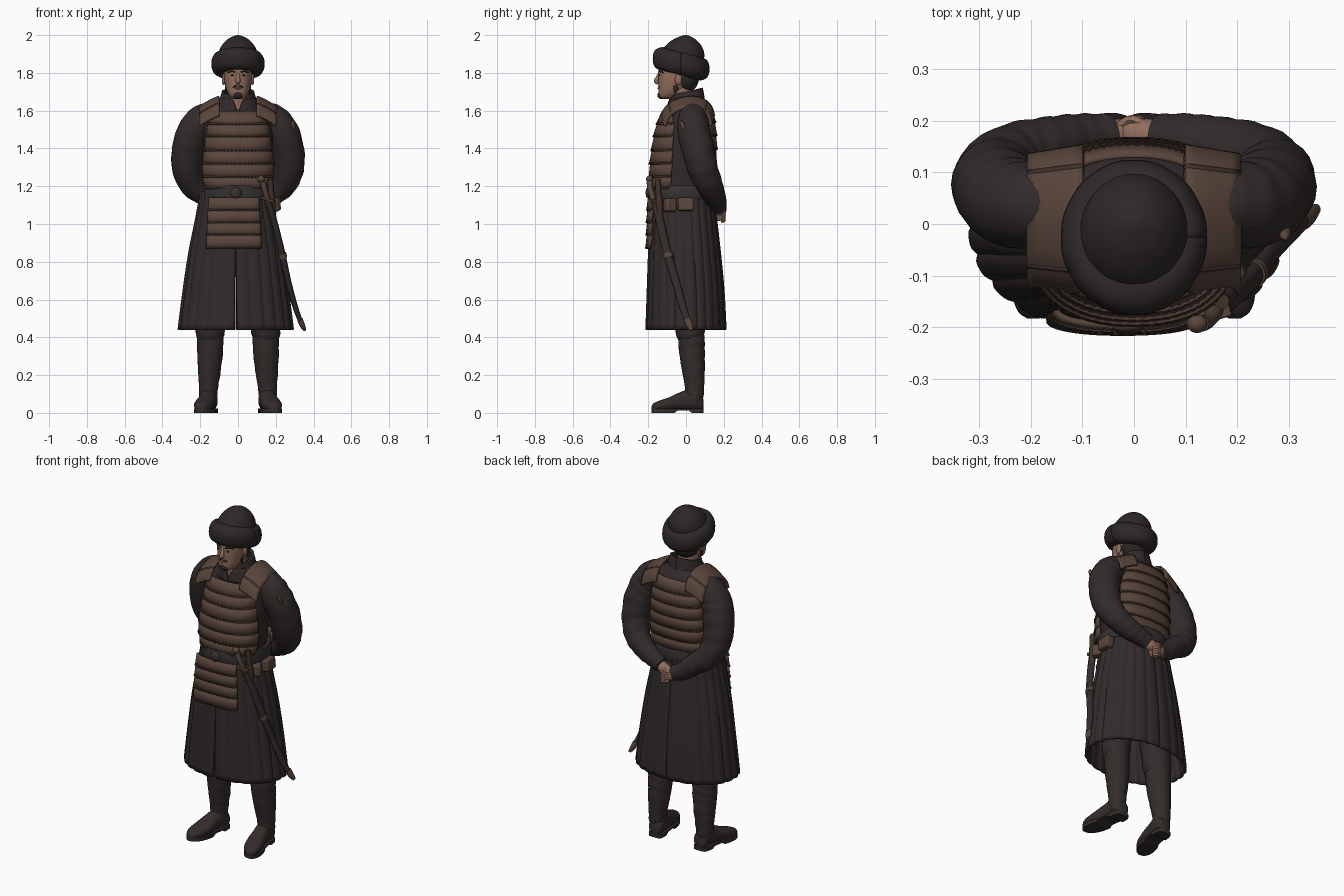
import bpy, bmesh, math
from mathutils import Vector, Matrix
from math import sin, cos, pi, radians

if "Cube" in bpy.data.objects:
    bpy.data.objects.remove(bpy.data.objects["Cube"])


def material(name, rgb):
    m = bpy.data.materials.new(name)
    m.diffuse_color = (*rgb, 1)
    m.use_nodes = True
    m.node_tree.nodes["Principled BSDF"].inputs["Base Color"].default_value = m.diffuse_color
    return m


COAT = material("dark_cloth", (0.032, 0.0235, 0.0235))
FUR = material("black_fur", (0.027, 0.021, 0.0205))
BOOT = material("boot_leather", (0.034, 0.025, 0.024))
ARMOR = material("brown_leather", (0.100, 0.060, 0.044))
LACE = material("dark_lacing", (0.052, 0.031, 0.024))
BELT = material("belt_grey", (0.036, 0.031, 0.032))
SKIN = material("skin", (0.29, 0.155, 0.11))
HAIR = material("hair", (0.024, 0.019, 0.019))


def make(name, verts, faces, mat, thick=0):
    me = bpy.data.meshes.new(name)
    me.from_pydata([tuple(v) for v in verts], [], faces)
    bm = bmesh.new()
    bm.from_mesh(me)
    bmesh.ops.recalc_face_normals(bm, faces=bm.faces)
    bm.to_mesh(me)
    bm.free()
    me.materials.append(mat)
    ob = bpy.data.objects.new(name, me)
    bpy.context.collection.objects.link(ob)
    if thick:
        s = ob.modifiers.new("thickness", 'SOLIDIFY')
        s.thickness, s.offset = thick, 0
    return ob


def loft(name, rings, mat, closed=True, thick=0):
    n = len(rings[0])
    verts = [v for r in rings for v in r]
    faces = []
    for i in range(len(rings) - 1):
        for j in range(n if closed else n - 1):
            k = (j + 1) % n
            faces.append((i * n + j, i * n + k, (i + 1) * n + k, (i + 1) * n + j))
    if closed and not thick:
        faces += [tuple(range(n)), tuple(range(len(verts) - n, len(verts)))]
    return make(name, verts, faces, mat, thick)


def smooth(keys, sub=6):
    """Catmull-Rom through tuples of any length."""
    k = [keys[0]] + list(keys) + [keys[-1]]
    out = []
    for i in range(1, len(k) - 2):
        for s in range(sub):
            t = s / sub
            out.append(tuple(0.5 * (2 * b + (c - a) * t + (2 * a - 5 * b + 4 * c - d) * t * t
                                    + (3 * b - a - 3 * c + d) * t ** 3)
                             for a, b, c, d in zip(k[i - 1], k[i], k[i + 1], k[i + 2])))
    return out + [keys[-1]]


def power(v, p):
    return math.copysign(abs(v) ** (2 / p), v)


def stack(name, keys, mat, p=2.0, n=40, sub=6):
    """Horizontal ellipse sections: (cx, cy, z, rx, ry)."""
    rings = [[(cx + rx * power(cos(2 * pi * j / n), p), cy + ry * power(sin(2 * pi * j / n), p), z)
              for j in range(n)] for cx, cy, z, rx, ry in smooth(keys, sub)]
    return loft(name, rings, mat)


def tube(name, keys, mat, n=24, sub=8, fold=0.0, flat=1.0):
    """Round sections along a path: (x, y, z, r); fold adds cloth wrinkles."""
    pts = smooth(keys, sub)
    rings = []
    for i, q in enumerate(pts):
        a, b = pts[max(i - 1, 0)], pts[min(i + 1, len(pts) - 1)]
        d = (Vector(b[:3]) - Vector(a[:3])).normalized()
        u = d.cross(Vector((0, 1, 0.1))).normalized()
        w = d.cross(u)
        ring = []
        for j in range(n):
            t = 2 * pi * j / n
            r = q[3] * (1 + fold * sin(i * 1.1 + 2.5 * sin(t + i * .15)) * (.6 + .4 * cos(t + 1)))
            ring.append(Vector(q[:3]) + u * (r * flat * cos(t)) + w * (r * sin(t)))
        rings.append(ring)
    return loft(name, rings, mat)


def ball(name, c, s, mat, rot=0, n=20):
    bm = bmesh.new()
    bmesh.ops.create_uvsphere(bm, u_segments=n, v_segments=n // 2 + 2, radius=1,
                              matrix=Matrix.Translation(c) @ Matrix.Rotation(rot, 4, 'X') @ Matrix.Diagonal((*s, 1)))
    me = bpy.data.meshes.new(name)
    bm.to_mesh(me)
    bm.free()
    me.materials.append(mat)
    ob = bpy.data.objects.new(name, me)
    bpy.context.collection.objects.link(ob)
    return ob


def box(name, c, s, mat, rot=(0, 0, 0)):
    ob = make(name, [(x * s[0] / 2, y * s[1] / 2, z * s[2] / 2) for x in (-1, 1) for y in (-1, 1) for z in (-1, 1)],
              [(0, 1, 3, 2), (4, 6, 7, 5), (0, 4, 5, 1), (2, 3, 7, 6), (0, 2, 6, 4), (1, 5, 7, 3)], mat)
    ob.location, ob.rotation_euler = c, rot
    b = ob.modifiers.new("bevel", 'BEVEL')
    b.width, b.segments = min(s) * 0.2, 2
    return ob


def plate(name, top, bot, mat, cx=0, lift=0.0, teeth=0.004, thick=0.012, n=56):
    """Curved band between two edges, each (z, half width, y middle, y side)."""
    rings = []
    for r in range(3):
        z, w, ym, ys = (a + (b - a) * r / 2 for a, b in zip(top, bot))
        out = (lift + 0.006 * r / 2) * (1 if ym > 0 else -1)
        row = []
        for j in range(n + 1):
            u = radians(-88 + 176 * j / n)
            row.append((cx + (w + lift) * power(sin(u), 2.2), ys + (ym - ys) * power(cos(u), 2.2) + out,
                        z - (teeth * (j % 2) if r == 2 else 0)))
        rings.append(row)
    return loft(name, rings, mat, closed=False, thick=thick)


def banded(name, edges, cx=0):
    for i, (a, b) in enumerate(zip(edges, edges[1:])):
        plate(f"{name}_band_{i}", a, b, ARMOR, cx)
        lo = [x + (y - x) * 0.92 for x, y in zip(a, b)]
        plate(f"{name}_lacing_{i}", lo, b, LACE, cx, lift=0.004, teeth=0.006, thick=0.008)


# coat body
stack("coat_body", [(0, -.01, 1.08, .17, .15), (0, -.02, 1.2, .17, .155), (0, -.01, 1.35, .18, .16),
                    (0, .01, 1.5, .185, .14), (0, .025, 1.58, .175, .115), (0, .025, 1.635, .12, .09),
                    (0, .015, 1.67, .07, .07)], COAT, 2.2)

# quilted skirt in two halves, open at the front and back
for sx, side in ((1, "left"), (-1, "right")):
    rings = []
    for z, rx, ry, cy, gap in smooth([(1.17, .18, .155, -.015, 0), (1.0, .213, .172, -.012, 0), (.85, .243, .185, -.008, .002),
                                      (.65, .273, .198, -.002, .008), (.44, .300, .207, .0, .015)], 5):
        row = []
        for j in range(97):
            t = -pi / 2 + pi * j / 96
            rib = 1.01 - 0.03 * abs(cos(j * pi / 8)) ** 6
            x = max(rx * power(cos(t), 2.12) * rib, gap if j < 48 else gap * .3)
            row.append((sx * x - 0.012, cy + ry * power(sin(t), 2.12) * rib, z))
        rings.append(row)
    loft(f"skirt_{side}", rings, COAT, closed=False, thick=0.014)

# sleeves, hands, legs, boots
for sx, side in ((1, "left"), (-1, "right")):
    dz = 0.012 * sx
    tube(f"sleeve_{side}", [(sx * .12, .03, 1.60, .05), (sx * .185, .035, 1.56, .077), (sx * .235, .04, 1.49, .086),
                            (sx * .264, .065, 1.39, .086), (sx * .268, .09, 1.29, .080), (sx * .235, .125, 1.205, .070),
                            (sx * .165, .148, 1.15, .060), (sx * .10, .162, 1.11 + dz, .052),
                            (sx * .045, .168, 1.085 + dz, .045)], COAT, fold=.025)
    tube(f"hand_{side}", [(sx * .06, .168, 1.09 + dz, .026), (sx * .028, .172, 1.072 + dz, .032),
                          (sx * -.005, .174, 1.055 + dz, .030), (sx * -.026, .174, 1.045 + dz, .018)], SKIN, n=14)
    for i in range(4):
        tube(f"finger_{side}_{i}", [(sx * .022, .190, 1.082 - .014 * i + dz, .008), (sx * -.005, .202, 1.074 - .014 * i + dz, .009),
                                    (sx * -.03, .190, 1.066 - .014 * i + dz, .007)], SKIN, n=8, sub=4)
    tube(f"trouser_{side}", [(sx * .10, .01, .95, .09), (sx * .125, .02, .65, .085), (sx * .14, .02, .5, .08),
                             (sx * .148, .022, .42, .076), (sx * .148, .022, .38, .06)], COAT, fold=.02)
    tube(f"boot_shaft_{side}", [(sx * .147, .025, .43, .066), (sx * .147, .028, .40, .070), (sx * .148, .032, .32, .068),
                                (sx * .152, .04, .22, .060), (sx * .156, .045, .14, .051), (sx * .158, .044, .08, .047),
                                (sx * .158, .04, .04, .04)], BOOT, fold=.022)
    rings, soles = [], []
    for x, y, w, h in smooth([(.150, .092, .022, .07), (.150, .08, .04, .10), (.154, .03, .046, .125),
                              (.163, -.03, .046, .11), (.175, -.09, .053, .082), (.186, -.14, .047, .065),
                              (.193, -.17, .030, .052), (.195, -.183, .010, .035)], 4):
        rings.append([(sx * (x + w * power(cos(t * pi / 12), 2.3)), y,
                       .012 + (h - .012) * (.5 + .5 * power(sin(t * pi / 12), 2.3))) for t in range(24)])
        lift = .012 if -.05 < y < .02 else 0
        soles.append([(sx * (x + a * (w + .001)), y, b) for a, b in ((-1, lift), (1, lift), (1, .022), (-1, .022))])
    loft(f"boot_foot_{side}", rings, BOOT)
    loft(f"boot_sole_{side}", soles, BOOT)
ball("sleeve_patch", (.292, -.016, 1.515), (.012, .012, .036), ARMOR, rot=.35)

# lamellar armour: chest, back, front apron
banded("chest", [(1.595, .125, -.122, -.07), (1.53, .155, -.147, -.055), (1.465, .165, -.163, -.06),
                 (1.39, .176, -.175, -.062), (1.32, .185, -.184, -.065), (1.25, .184, -.186, -.068),
                 (1.19, .170, -.182, -.075)])
banded("back", [(1.61, .12, .130, .09), (1.54, .145, .147, .08), (1.47, .16, .153, .075), (1.40, .168, .155, .07),
                (1.33, .172, .151, .07), (1.26, .17, .144, .07), (1.195, .165, .138, .07)])
banded("apron", [(1.14, .128, -.196, -.165), (1.075, .132, -.198, -.17), (1.01, .136, -.200, -.172),
                 (.945, .139, -.202, -.174), (.875, .141, -.203, -.176)], cx=-.022)

# shoulder straps, laced to the chest and back
for sx, side in ((1, "left"), (-1, "right")):
    path = smooth([(-.128, 1.55, 0), (-.108, 1.592, 0), (-.06, 1.63, 0), (.02, 1.65, 0), (.09, 1.637, 0),
                   (.132, 1.60, 0), (.148, 1.55, 0)], 4)
    rings = [[(sx * (.098 + .106 * k / 6), y * (1 - .12 * k / 6), z + .022 - .055 * (k / 6) ** 1.3)
              for k in range(7)] for y, z, _ in path]
    loft(f"shoulder_strap_{side}", rings, ARMOR, closed=False, thick=.014)
    for y, z in ((-.09, 1.607), (.11, 1.62)):
        loft(f"strap_lacing_{side}", [[(sx * (.098 + .106 * k / 6), y * (1 - .12 * k / 6) + d,
                                        z - d * y * 8 + .028 - .055 * (k / 6) ** 1.3)
                                       for k in range(7)] for d in (-.004, .004)], LACE, closed=False, thick=.012)

# belt, buckle, pouches
stack("belt", [(0, -.018, 1.135, .188, .176), (0, -.018, 1.137, .193, .181), (0, -.018, 1.198, .190, .179),
               (0, -.018, 1.20, .186, .175)], BELT, 2.2, sub=2)
ball("buckle", (-.012, -.2, 1.166), (.03, .014, .03), LACE)
box("belt_pouch_side", (.20, .0, 1.105), (.05, .085, .07), ARMOR, (0, -.1, 0))
box("belt_pouch_front", (.185, -.085, 1.10), (.05, .06, .07), ARMOR, (0, -.1, .5))

# sabre and dagger
tube("scabbard", [(.155, -.165, 1.13, .024), (.195, -.135, 1.0, .023), (.232, -.10, .85, .023), (.27, -.05, .68, .021),
                  (.31, -.01, .54, .019), (.348, .025, .445, .013)], BOOT, n=14, flat=.75)
tube("scabbard_tip", [(.328, .007, .495, .019), (.34, .018, .465, .018), (.354, .03, .438, .010)], ARMOR, n=14, flat=.8)
tube("scabbard_ring", [(.233, -.098, .845, .026), (.239, -.092, .82, .026)], ARMOR, n=14, flat=.85)
tube("sabre_grip", [(.158, -.17, 1.12, .016), (.142, -.188, 1.18, .015), (.130, -.193, 1.225, .016)], ARMOR, n=12)
ball("sabre_pommel", (.122, -.193, 1.238), (.02, .018, .018), ARMOR)
box("sabre_guard", (.153, -.176, 1.13), (.07, .024, .016), ARMOR, (0, .3, .3))
tube("dagger", [(.188, -.135, 1.03, .012), (.180, -.14, 1.10, .019), (.176, -.145, 1.16, .015), (.17, -.15, 1.235, .015)], LACE, n=12)

# neck, open collar
stack("neck", [(0, -.005, 1.58, .065, .07), (0, -.02, 1.66, .058, .062), (0, -.03, 1.74, .056, .06)], SKIN, n=24)
for sx, side in ((1, "left"), (-1, "right")):
    rings = []
    for z, rx, ry, cy, gap in smooth([(1.585, .125, .105, .01, .0), (1.635, .10, .094, .003, .18),
                                      (1.675, .084, .084, .002, .45), (1.70, .078, .078, .003, .65)], 4):
        rings.append([(sx * rx * cos(t), cy + ry * sin(t), z + .02 * sin(t) * (z > 1.66))
                      for t in [-pi / 2 + gap + (pi - gap) * j / 24 for j in range(25)]])
    loft(f"collar_{side}", rings, COAT, closed=False, thick=.016)

# head and face
stack("head", [(0, -.10, 1.662, .022, .03), (0, -.092, 1.675, .042, .05), (0, -.077, 1.70, .057, .069),
               (0, -.060, 1.735, .068, .086), (0, -.05, 1.775, .074, .097), (0, -.045, 1.82, .075, .100),
               (0, -.04, 1.87, .072, .095)], SKIN, 2.2)
tube("nose", [(0, -.138, 1.80, .008), (0, -.149, 1.775, .011), (0, -.156, 1.757, .013), (0, -.144, 1.745, .010)], SKIN, n=12)
ball("lips", (0, -.144, 1.718), (.02, .008, .005), SKIN)
ball("goatee", (0, -.130, 1.682), (.026, .022, .02), HAIR)
ball("hair_back", (0, -.002, 1.77), (.076, .07, .075), HAIR)
for sx, side in ((1, "left"), (-1, "right")):
    ball(f"eye_{side}", (sx * .029, -.139, 1.787), (.011, .006, .004), HAIR, n=12)
    tube(f"brow_{side}", [(sx * .012, -.145, 1.803, .003), (sx * .032, -.140, 1.808, .004), (sx * .055, -.120, 1.802, .003)], HAIR, n=8)
    tube(f"moustache_{side}", [(sx * .004, -.146, 1.730, .003), (sx * .02, -.142, 1.727, .004), (sx * .032, -.131, 1.712, .003)], HAIR, n=8)
    ball(f"ear_{side}", (sx * .076, -.04, 1.765), (.01, .018, .03), SKIN)
    ball(f"sideburn_{side}", (sx * .064, -.055, 1.722), (.006, .012, .028), HAIR)

# hat crown and fur brim tilted to the back
stack("hat_crown", [(0, -.02, 1.84, .10, .11), (0, -.018, 1.90, .104, .115), (0, -.014, 1.945, .086, .094),
                    (0, -.008, 1.978, .055, .058), (0, -.003, 1.995, .022, .022), (0, 0, 2.0, .003, .003)], FUR)
rings = []
for i in range(64):
    a = 2 * pi * i / 64
    ring = []
    for j in range(24):
        t = 2 * pi * j / 24
        f = 1 + .025 * sin(7 * a + 3 * t) * sin(5 * a - 2 * t)
        r = .094 + .047 * power(cos(t), 2.3) * f
        ring.append((r * cos(a), -.026 + r * 1.07 * sin(a), 1.848 - .027 * sin(a) + .06 * power(sin(t), 2.3) * f))
    rings.append(ring)
loft("hat_fur_brim", rings + [rings[0]], FUR, thick=0.001)

# smooth shading with sharp edges kept
for ob in bpy.context.scene.objects:
    ob.select_set(True)
    bpy.context.view_layer.objects.active = ob
bpy.ops.object.shade_smooth_by_angle(angle=radians(45))
